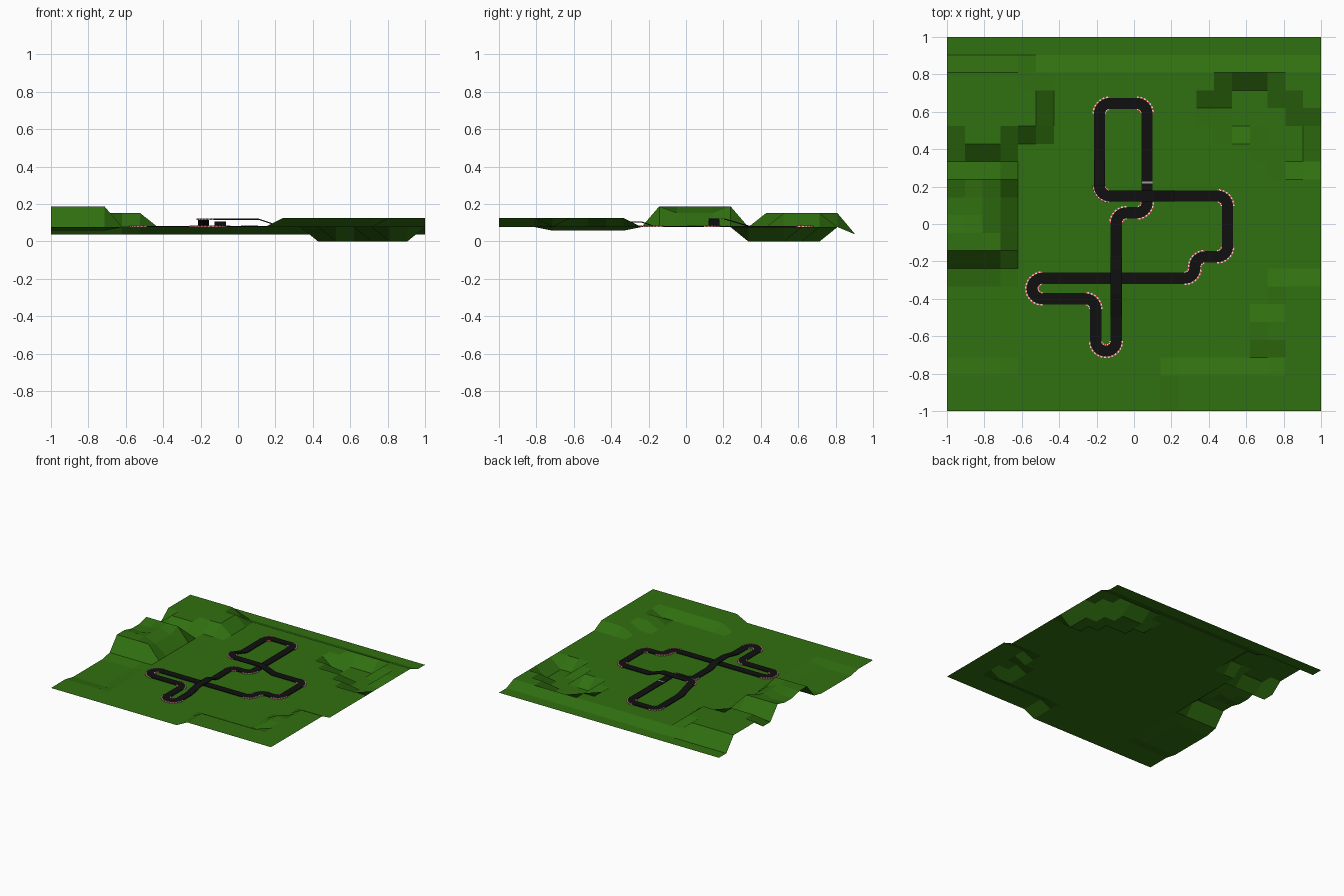
import bpy, bmesh, math
from mathutils import Vector

if "Cube" in bpy.data.objects:
    bpy.data.objects.remove(bpy.data.objects["Cube"])

N = 21                 # terrain cells per side
Z0 = 0.077             # ground level
HALF = 0.030           # half road width
RAD = 0.055            # bend radius on the centre line


def mat(name, rgb):
    m = bpy.data.materials.new(name)
    m.diffuse_color = (*rgb, 1)
    m.use_nodes = True
    m.node_tree.nodes["Principled BSDF"].inputs["Base Color"].default_value = m.diffuse_color
    return m


GRASS = mat("grass green", (0.030, 0.160, 0.005))
TARMAC = mat("tarmac black", (0.005, 0.005, 0.005))
RED = mat("kerb red", (0.60, 0.05, 0.05))
WHITE = mat("kerb white", (0.80, 0.75, 0.72))
GREY = mat("line grey", (0.35, 0.35, 0.35))


def make(name, bm, mats):
    bmesh.ops.recalc_face_normals(bm, faces=bm.faces)
    me = bpy.data.meshes.new(name)
    bm.to_mesh(me)
    bm.free()
    for m in mats:
        me.materials.append(m)
    ob = bpy.data.objects.new(name, me)
    bpy.context.collection.objects.link(ob)
    return ob


# ---- terrain: flat grid, raised and lowered by blocks of grid points ----
H = [[Z0] * (N + 1) for _ in range(N + 1)]


def block(i0, i1, j0, j1, z):
    for i in range(i0, i1 + 1):
        for j in range(j0, j1 + 1):
            H[i][j] = z


block(0, 21, 20, 21, 0.038)        # low back edge
block(0, 3, 3, 7, 0.058)           # shallow dip, front left
block(13, 18, 0, 2, 0.125)         # raised front right
block(18, 18, 4, 5, 0.125)
block(19, 21, 0, 7, 0.125)
block(0, 3, 9, 13, 0.188)          # left hill
block(3, 3, 10, 12, 0.152)
block(0, 1, 11, 12, 0.165)
block(0, 4, 16, 19, 0.152)         # back left hill
block(1, 3, 15, 15, 0.152)
block(5, 5, 16, 18, 0.152)
for i, j0, j1 in [(15, 17, 17), (16, 16, 18), (17, 16, 18),
                  (18, 15, 18), (19, 14, 17), (20, 14, 16)]:
    block(i, i, j0, j1, 0.0)       # pit, back right

bm = bmesh.new()
gv = [[bm.verts.new((-1 + 2 * i / N, -1 + 2 * j / N, H[i][j]))
       for j in range(N + 1)] for i in range(N + 1)]
for i in range(N):
    for j in range(N):
        bm.faces.new((gv[i][j], gv[i + 1][j], gv[i + 1][j + 1], gv[i][j + 1]))
make("terrain", bm, [GRASS])

# ---- track centre line: x, y, height above ground ----
way = [(.07, .645, 0), (-.185, .645, 0), (-.185, .34, 0), (-.185, .21, .038),
       (-.185, .15, .038), (.11, .15, .038), (.165, .15, .02), (.22, .15, 0),
       (.5, .15, 0), (.5, -.175, 0), (.325, -.175, 0), (.325, -.29, 0),
       (-.545, -.29, 0), (-.545, -.4, 0), (-.205, -.4, 0), (-.205, -.68, 0),
       (-.095, -.68, 0), (-.095, -.5, 0), (-.095, -.38, .024),
       (-.095, -.24, .024), (-.095, -.17, 0), (-.095, .06, 0), (.07, .06, 0)]

path, bends = [], []               # path: (position, sideways direction)
for k, w in enumerate(way):
    p = Vector(w[:2])
    a = (p - Vector(way[k - 1][:2])).normalized()
    b = (Vector(way[(k + 1) % len(way)][:2]) - p).normalized()
    turn = a.x * b.y - a.y * b.x
    if abs(turn) < 0.5:            # straight on
        path.append((Vector((p.x, p.y, w[2])), Vector((-a.y, a.x, 0))))
        continue
    c = p + (b - a) * RAD          # rounded bend
    s = 1 if turn > 0 else -1
    a0 = math.atan2(-b.y, -b.x)
    bends.append((c, a0, s, w[2]))
    for t in range(9):
        ang = a0 + s * t / 8 * math.pi / 2
        d = Vector((math.cos(ang), math.sin(ang), 0))
        path.append((Vector((c.x, c.y, w[2])) + d * RAD, -s * d))

# road ribbon with thickness
bm = bmesh.new()
rings = []
for p, side in path:
    rings.append([bm.verts.new(p + side * u + Vector((0, 0, Z0 + z)))
                  for u, z in ((-HALF, .001), (HALF, .001), (HALF, .007), (-HALF, .007))])
for r, q in zip(rings, rings[1:] + rings[:1]):
    for e in range(4):
        f = (e + 1) % 4
        bm.faces.new((r[e], r[f], q[f], q[e]))
make("road", bm, [TARMAC])

# ---- striped kerbs on both sides of every bend ----
bm = bmesh.new()


def kerb(c, a0, s, z, r0, r1, n):
    for t in range(n):
        vs = []
        for h in (.001, .008):
            for r, tt in ((r0, t), (r1, t), (r1, t + 1), (r0, t + 1)):
                ang = a0 + s * tt / n * math.pi / 2
                vs.append(bm.verts.new((c.x + r * math.cos(ang),
                                        c.y + r * math.sin(ang), Z0 + z + h)))
        for q in ((0, 3, 2, 1), (4, 5, 6, 7), (0, 1, 5, 4),
                  (1, 2, 6, 5), (2, 3, 7, 6), (3, 0, 4, 7)):
            bm.faces.new([vs[x] for x in q]).material_index = t % 2


for c, a0, s, z in bends:
    kerb(c, a0, s, z, RAD + HALF - .001, RAD + HALF + .007, 14)
    kerb(c, a0, s, z, RAD - HALF - .006, RAD - HALF + .001, 6)
make("kerbs", bm, [RED, WHITE])

# ---- start line plate ----
bm = bmesh.new()
bmesh.ops.create_cube(bm, size=1)
for v in bm.verts:
    v.co = Vector((.07 + v.co.x * .056, .222 + v.co.y * .012, Z0 + .006 + v.co.z * .004))
make("start_line", bm, [GREY])
